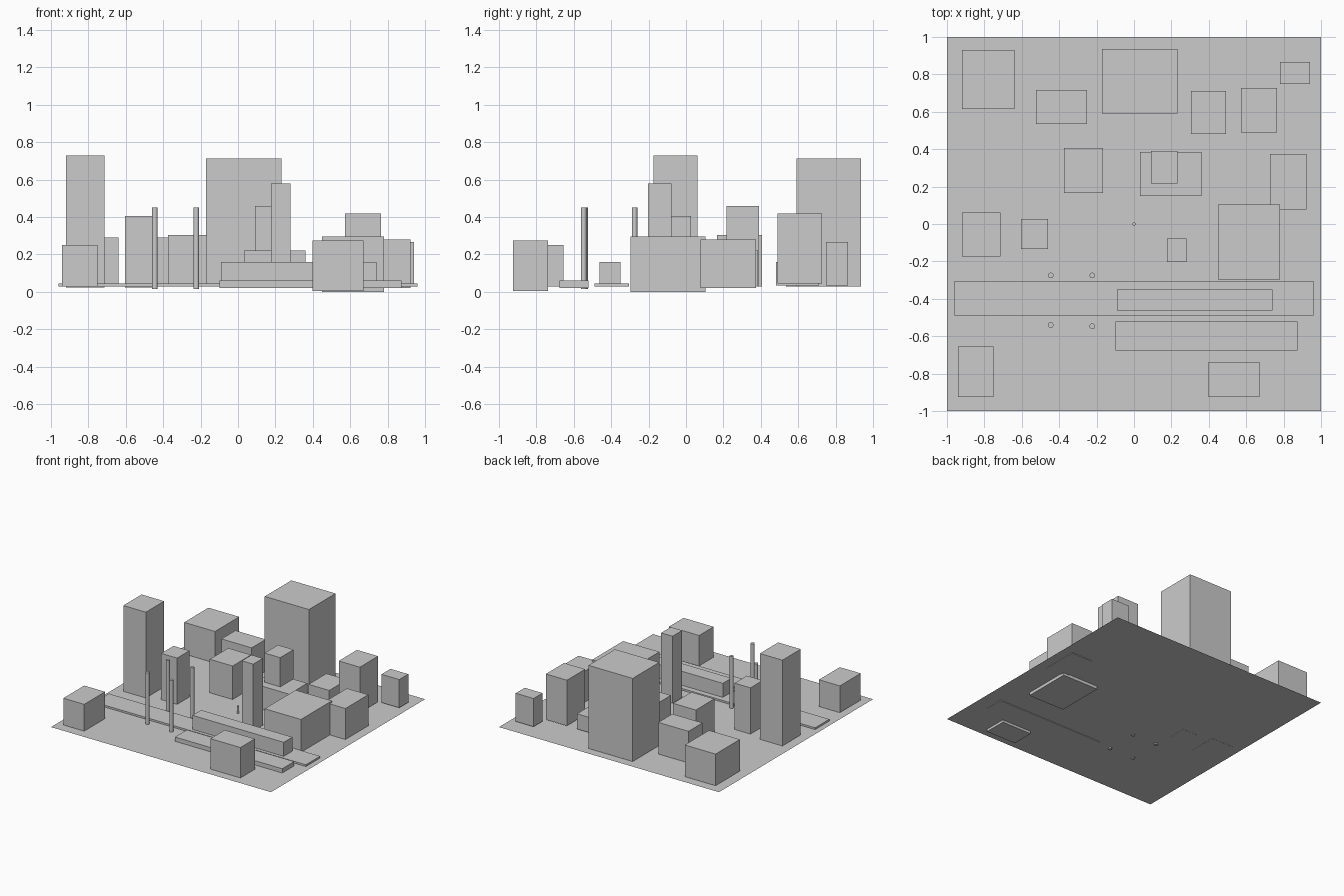
import bpy
import math

GROUND_Z = 0.025


def box(name, x0, x1, y0, y1, z0, z1):
    bpy.ops.mesh.primitive_cube_add(
        size=1, location=((x0 + x1) / 2, (y0 + y1) / 2, (z0 + z1) / 2))
    ob = bpy.context.object
    ob.name = name
    ob.scale = (x1 - x0, y1 - y0, z1 - z0)
    bpy.ops.object.transform_apply(location=False, rotation=False, scale=True)
    return ob


def pole(name, x, y, r, z0, z1):
    bpy.ops.mesh.primitive_cylinder_add(
        vertices=16, radius=r, depth=z1 - z0, location=(x, y, (z0 + z1) / 2))
    ob = bpy.context.object
    ob.name = name
    bpy.ops.object.shade_smooth_by_angle(angle=math.radians(40))
    return ob


# Flat ground sheet
bpy.ops.mesh.primitive_plane_add(size=2, location=(0, 0, GROUND_Z))
bpy.context.object.name = "ground_sheet"

# Street, long low block on it, and sidewalk slab
box("street", -0.96, 0.96, -0.49, -0.305, 0.03, 0.045)
box("long_block", -0.09, 0.74, -0.463, -0.35, 0.03, 0.16)
box("sidewalk", -0.10, 0.875, -0.675, -0.52, 0.02, 0.06)

# Back row
box("back_left_building", -0.92, -0.64, 0.615, 0.93, 0.03, 0.29)
box("back_mid_building", -0.525, -0.25, 0.535, 0.717, 0.03, 0.29)
box("large_tower", -0.17, 0.232, 0.59, 0.935, 0.03, 0.713)
box("low_building", 0.305, 0.493, 0.48, 0.712, 0.035, 0.16)
box("back_right_building", 0.573, 0.765, 0.49, 0.727, 0.045, 0.42)
box("corner_building", 0.78, 0.942, 0.748, 0.865, 0.035, 0.267)

# Middle rows
box("mid_left_building", -0.373, -0.165, 0.165, 0.405, 0.03, 0.305)
box("podium", 0.033, 0.36, 0.15, 0.385, 0.03, 0.22)
box("podium_tower", 0.09, 0.232, 0.217, 0.39, 0.03, 0.46)
box("mid_right_building", 0.728, 0.922, 0.078, 0.375, 0.02, 0.28)
box("tall_left_tower", -0.92, -0.715, -0.175, 0.062, 0.024, 0.73)
box("left_tower", -0.605, -0.46, -0.133, 0.027, 0.024, 0.405)
box("slim_tower", 0.177, 0.28, -0.203, -0.077, 0.03, 0.58)
box("wide_building", 0.45, 0.78, -0.297, 0.105, 0.0, 0.295)

# Front row
box("front_left_building", -0.94, -0.75, -0.925, -0.655, 0.03, 0.25)
box("front_right_building", 0.397, 0.67, -0.925, -0.738, 0.005, 0.275)

# Street poles on both sides of the street, and a small post at the centre
for i, (x, y) in enumerate([(-0.445, -0.275), (-0.223, -0.275),
                            (-0.445, -0.54), (-0.223, -0.547)]):
    pole(f"street_pole_{i + 1}", x, y, 0.015, 0.015, 0.45)
pole("centre_post", 0, 0, 0.009, GROUND_Z, 0.085)
